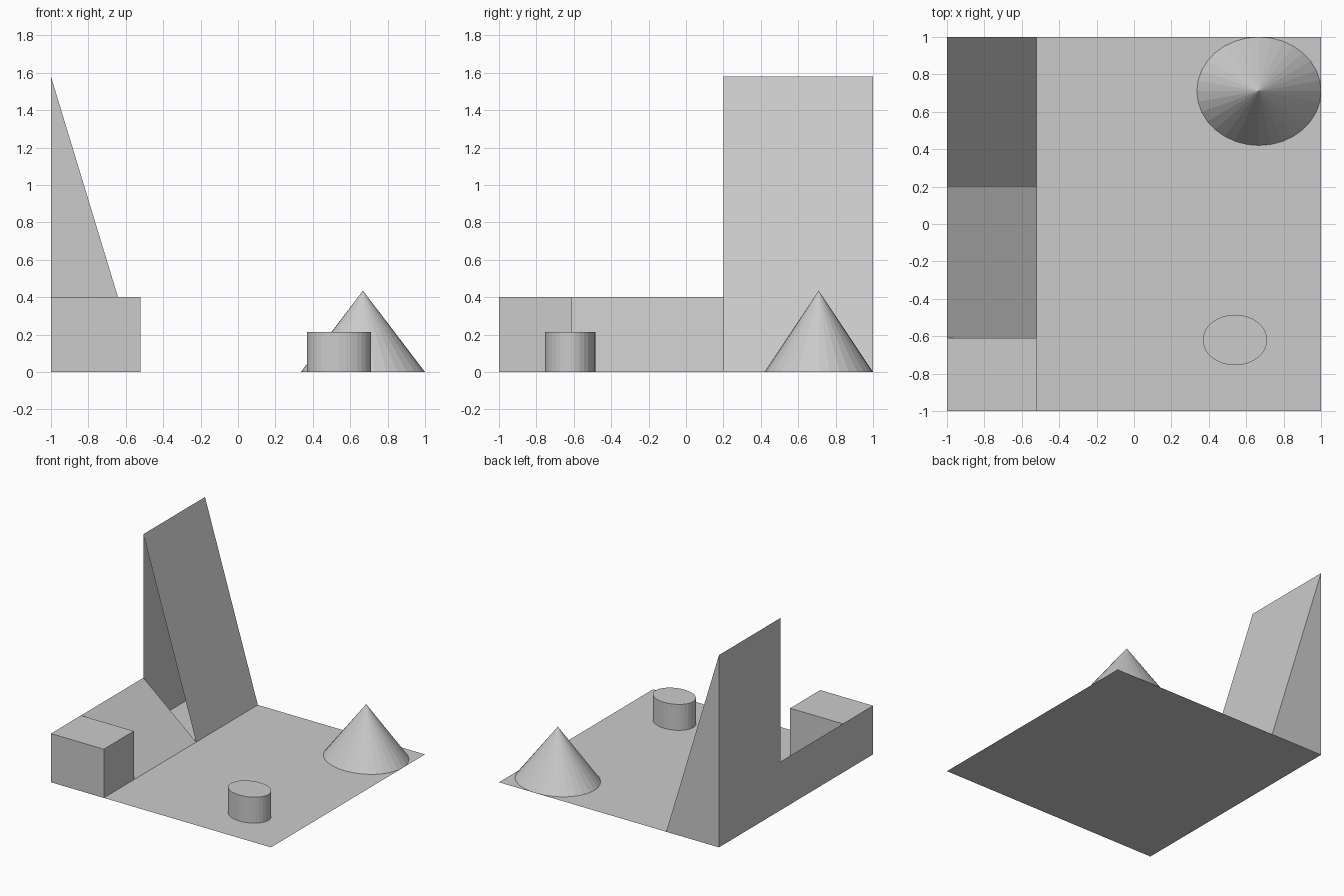
import bpy, bmesh
from mathutils import Matrix

if "Cube" in bpy.data.objects:
    bpy.data.objects.remove(bpy.data.objects["Cube"])

LEFT, INNER = -1.0, -0.52   # x range of the structures along the left edge


def add_object(name, bm):
    bmesh.ops.recalc_face_normals(bm, faces=bm.faces)
    mesh = bpy.data.meshes.new(name)
    bm.to_mesh(mesh)
    bm.free()
    obj = bpy.data.objects.new(name, mesh)
    bpy.context.collection.objects.link(obj)
    return obj


def prism(name, profile, y0, y1, front=True, back=True):
    """Extrude an x-z profile along y, with optional end faces."""
    bm = bmesh.new()
    a = [bm.verts.new((x, y0, z)) for x, z in profile]
    b = [bm.verts.new((x, y1, z)) for x, z in profile]
    n = len(profile)
    for i in range(n):
        j = (i + 1) % n
        bm.faces.new((a[i], a[j], b[j], b[i]))
    if front:
        bm.faces.new(a)
    if back:
        bm.faces.new(b)
    return add_object(name, bm)


def round_part(name, x, y, rx, ry, height, top):
    """Elliptical cone or cylinder standing on the floor."""
    bm = bmesh.new()
    bmesh.ops.create_cone(
        bm, cap_ends=True, segments=32, radius1=1, radius2=top, depth=1,
        matrix=Matrix.Translation((x, y, height / 2)) @ Matrix.Diagonal((rx, ry, height, 1)))
    return add_object(name, bm)


# Square floor sheet
bm = bmesh.new()
bmesh.ops.create_grid(bm, x_segments=1, y_segments=1, size=1)
add_object("floor", bm)

# Block at the front left corner
prism("corner_block", [(LEFT, 0), (INNER, 0), (INNER, 0.4), (LEFT, 0.4)], -1, -0.61)

# Low ramp behind the block
prism("low_ramp", [(LEFT, 0), (INNER, 0), (LEFT, 0.4)], -0.61, 0.2, front=False, back=False)

# Tall wedge, hollow and open towards the ramp
prism("tall_wedge", [(LEFT, 0), (INNER, 0), (LEFT, 1.58)], 0.2, 1, front=False)

# Round parts on the right
round_part("cone", 0.668, 0.71, 0.332, 0.29, 0.435, 0)
round_part("cylinder", 0.54, -0.62, 0.172, 0.135, 0.213, 1)
